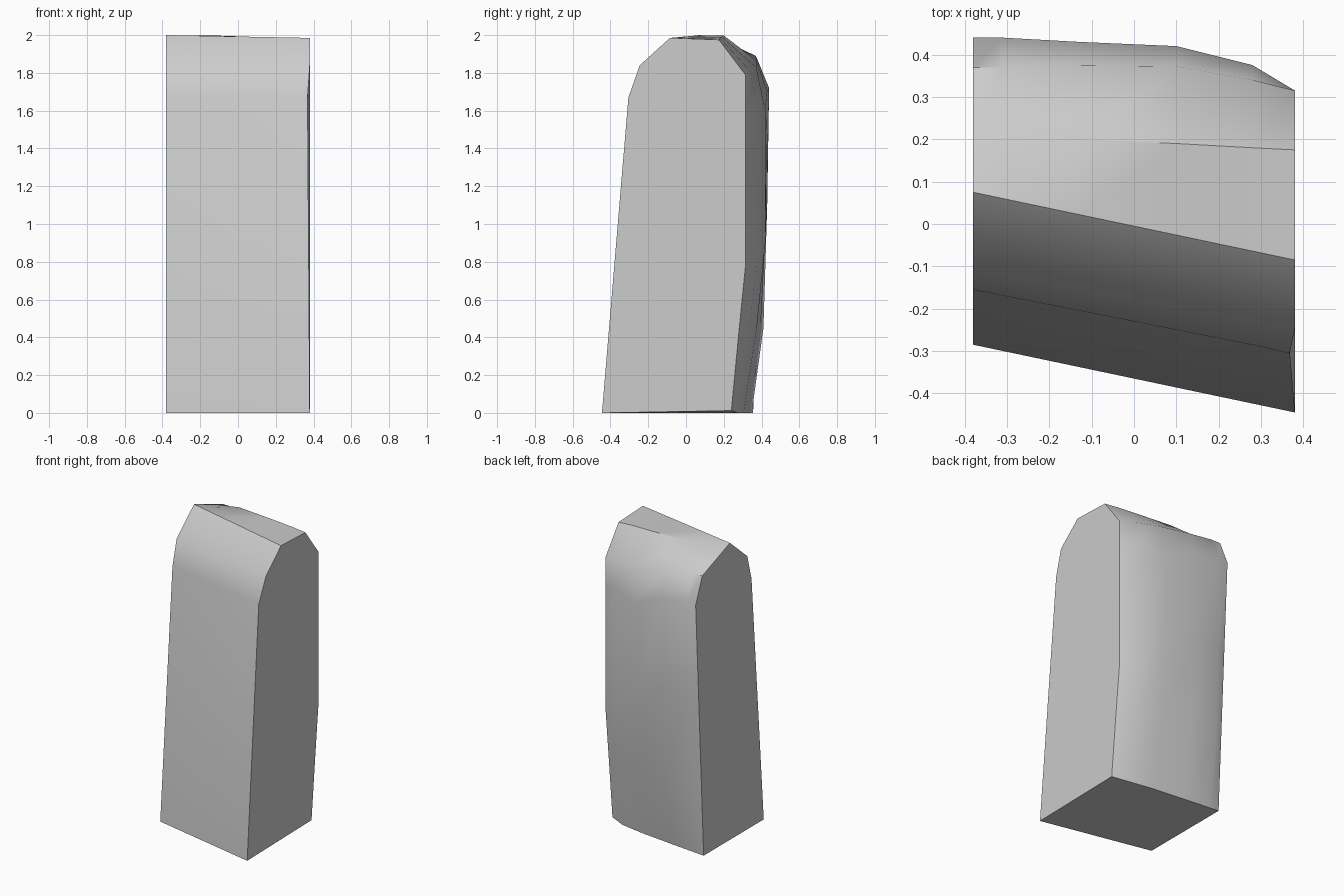
import bpy, bmesh, math
from mathutils import Vector

cube = bpy.data.objects.get("Cube")
if cube:
    bpy.data.objects.remove(cube, do_unlink=True)

stone = bpy.data.materials.new("light_grey_stone")
stone.use_nodes = True
GREY = (0.6, 0.6, 0.6, 1)
stone.diffuse_color = GREY
stone.node_tree.nodes["Principled BSDF"].inputs["Base Color"].default_value = GREY

HALF = 0.38
# Front outline (y, z) at each end, foot to crest; it runs straight between the ends
FRONT_A = [(-.285, 0), (-.155, 1.67), (-.11, 1.84), (.075, 2)]
FRONT_B = [(-.445, 0), (-.305, 1.67), (-.245, 1.84), (-.085, 1.985)]
# Bulging back outline (y, z) at each station along x, crest to foot
BACK = {
    -HALF: [(.2, 1.953), (.37, 1.89), (.44, 1.72), (.409, 1.1), (.377, .45), (.355, 0)],
    -.31: [(.2, 1.97), (.37, 1.89), (.44, 1.72), (.43, 1.1), (.41, .45), (.348, 0)],
    -.13: [(.2, 1.998), (.374, 1.865), (.43, 1.7), (.428, 1.1), (.395, .45), (.33, 0)],
    .1: [(.19, 1.99), (.372, 1.83), (.42, 1.6), (.42, .9), (.375, .45), (.305, 0)],
    .28: [(.18, 1.983), (.34, 1.81), (.375, 1.65), (.375, .8), (.335, .43), (.275, 0)],
    HALF: [(.175, 1.975), (.315, 1.79), (.315, 1.6), (.315, .78), (.28, .43), (.24, .012)],
}

# Loft the outlines into one closed block
bm = bmesh.new()
rings = []
for x, back in BACK.items():
    t = (x + HALF) / (2 * HALF)
    front = [Vector(a).lerp(Vector(b), t) for a, b in zip(FRONT_A, FRONT_B)]
    rings.append([bm.verts.new((x, p[0], p[1])) for p in front + back])
rings[-1][1].co.x -= 0.012  # slight inset at the shoulder of the end face
for r, s in zip(rings, rings[1:]):
    for i in range(len(r)):
        j = (i + 1) % len(r)
        bm.faces.new((r[i], r[j], s[j], s[i]))
bm.faces.new(rings[0])
bm.faces.new(rings[-1])
bmesh.ops.recalc_face_normals(bm, faces=bm.faces)

mesh = bpy.data.meshes.new("stone_block")
bm.to_mesh(mesh)
bm.free()
mesh.materials.append(stone)
block = bpy.data.objects.new("stone_block", mesh)
bpy.context.collection.objects.link(block)

# Smooth shading with crisp edges
bpy.ops.object.select_all(action="DESELECT")
block.select_set(True)
bpy.context.view_layer.objects.active = block
bpy.ops.object.shade_smooth_by_angle(angle=math.radians(39))
